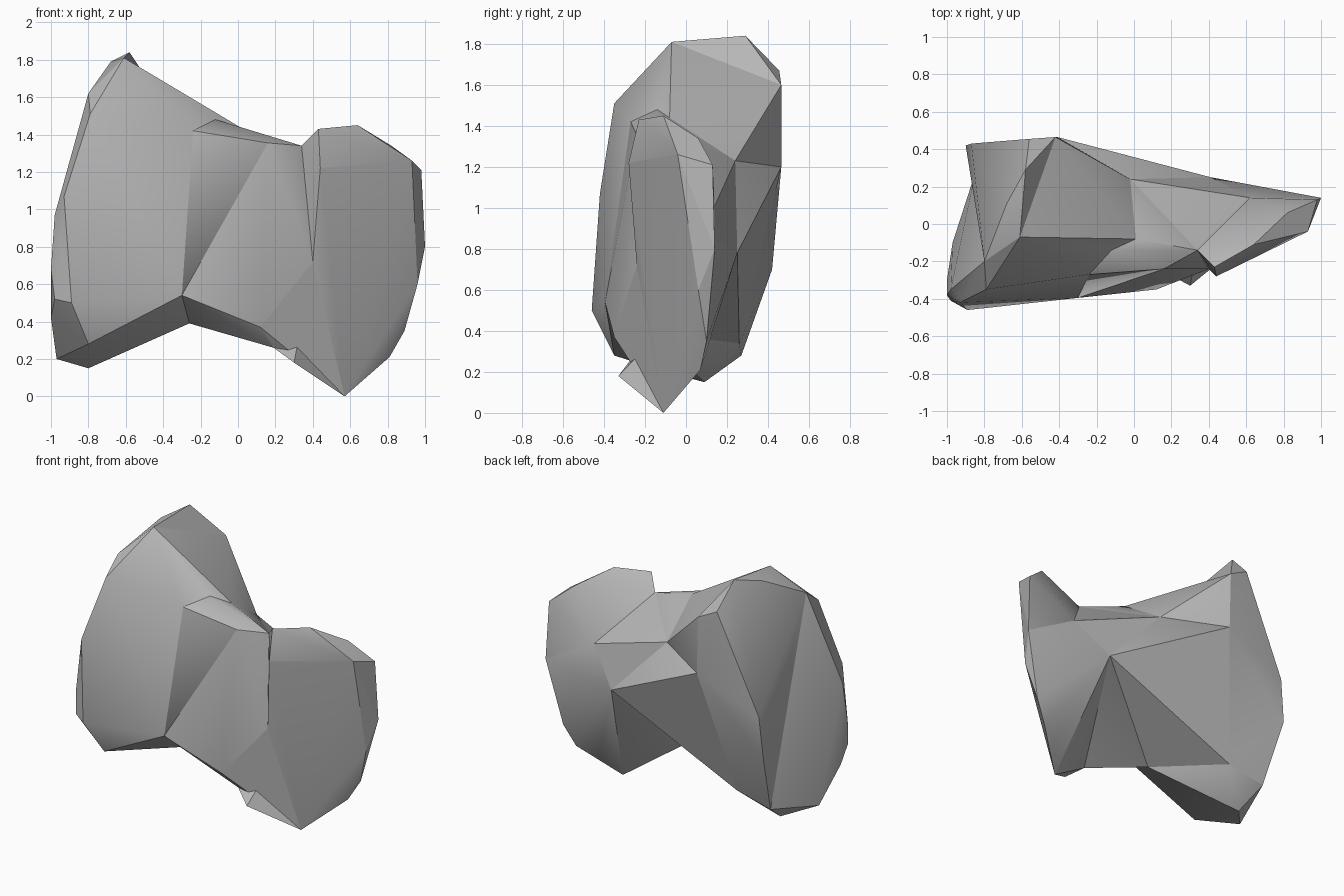
import bpy
import bmesh
import math

default_cube = bpy.data.objects.get("Cube")
if default_cube:
    bpy.data.objects.remove(default_cube, do_unlink=True)

# One stone colour
stone = bpy.data.materials.new("stone_grey")
stone.use_nodes = True
stone.diffuse_color = (0.47, 0.47, 0.47, 1)
stone.node_tree.nodes["Principled BSDF"].inputs["Base Color"].default_value = stone.diffuse_color

# Corner points of the tall end: rear part, shared seam, front part
tall_rear = dict(
    peak_back=(-.58, .29, 1.84), peak_side=(-.68, .11, 1.79),
    rear_rim_outer=(-.56, .455, 1.67), rear_corner_upper=(-.87, .43, 1.0),
    rear_corner_lower=(-.9, .42, .7),
)
tall_seam = dict(
    peak_front=(-.61, -.07, 1.81), shoulder_side=(-.8, -.2, 1.62),
    rear_rim_inner=(-.42, .465, 1.6), rear_bulge=(-.41, .465, 1.2),
    foot_rear=(-.85, .27, .28), foot_inner=(-.58, .26, .34),
)
tall_front = dict(
    shoulder_front=(-.79, -.35, 1.51), foot_bottom=(-.8, .09, .15),
    foot_outer=(-.97, -.1, .2), foot_front=(-.8, -.35, .28),
    front_bulge=(-.89, -.46, .5), foot_corner=(-.98, -.41, .52),
    flank_low=(-1, -.3, .42), flank_mid=(-1, -.38, .68),
    flank_high=(-.98, -.35, .97), flank_front=(-.93, -.42, 1.07),
)

# Corner points of the waist between both ends
waist = dict(
    ridge_front=(-.12, -.14, 1.48), ridge_rear=(.01, -.08, 1.44),
    ridge_end=(.34, -.14, 1.34), brow_outer=(-.24, -.27, 1.42),
    brow_inner=(.16, -.24, 1.355), saddle=(-.02, .24, 1.23),
    spine=(.41, .25, .78), arch_front=(-.3, -.395, .54),
    arch_rear=(-.26, -.17, .39), hip_front=(.12, -.35, .37),
    hip_bottom=(.19, -.27, .26), crease=(.4, -.24, .72),
)

# Corner points of the short end: upper part, shared seam, lower part
short_upper = dict(
    step_top=(.43, -.23, 1.43), crown=(.64, -.11, 1.45),
    crown_rear=(.82, .06, 1.34), edge_rear=(.98, .13, 1.21),
)
short_seam = dict(
    step_mid=(.44, -.28, 1.22), edge_front=(.93, -.04, 1.26),
    side_mid=(1, .14, .8), back_dent=(.62, .14, 1.01),
)
short_lower = dict(
    side_low=(.96, .06, .6), heel_upper=(.89, .1, .35),
    heel_lower=(.81, .07, .21), heel_bottom=(.68, 0, .13), toe=(.57, -.11, 0),
)
flap = dict(flap_corner=(.3, -.33, .18))
points = (tall_rear | tall_seam | tall_front | waist
          | short_upper | short_seam | short_lower | flap)


def chunk(name, corners):
    """Faceted stone block: the convex hull of the named corners."""
    bm = bmesh.new()
    for corner in corners:
        bm.verts.new(points[corner])
    hull = bmesh.ops.convex_hull(bm, input=bm.verts)
    loose = set(hull["geom_interior"]) | set(hull["geom_unused"])
    bmesh.ops.delete(bm, geom=[v for v in loose if isinstance(v, bmesh.types.BMVert)],
                     context="VERTS")
    bmesh.ops.recalc_face_normals(bm, faces=bm.faces)
    mesh = bpy.data.meshes.new(name)
    bm.to_mesh(mesh)
    bm.free()
    mesh.materials.append(stone)
    block = bpy.data.objects.new(name, mesh)
    bpy.context.collection.objects.link(block)
    bpy.ops.object.select_all(action="DESELECT")
    block.select_set(True)
    bpy.context.view_layer.objects.active = block
    bpy.ops.object.shade_smooth_by_angle(angle=math.radians(30))


# Blocks share corners, so together they read as one rock
chunk("tall_rear_block", [*tall_rear, *tall_seam])
chunk("tall_front_block", [
    *tall_front, *tall_seam,
    "ridge_front", "ridge_rear", "brow_outer", "saddle", "arch_front", "arch_rear"])
chunk("rear_waist", [
    "rear_bulge", "foot_inner", "saddle", "spine", "arch_front", "arch_rear",
    "ridge_front", "ridge_rear", "ridge_end", "brow_outer", "brow_inner"])
chunk("front_waist", [
    "arch_front", "arch_rear", "hip_front", "hip_bottom", "crease", "spine", "saddle",
    "ridge_front", "ridge_rear", "ridge_end", "brow_outer", "brow_inner", "back_dent"])
chunk("short_upper_block", [*short_upper, *short_seam, "ridge_end", "crease"])
chunk("short_lower_block", [*short_lower, *short_seam, "crease", "spine"])
chunk("lower_web", ["hip_front", "hip_bottom", "toe", "crease", "spine"])
chunk("lower_flap", ["hip_bottom", "flap_corner", "toe", "spine"])
